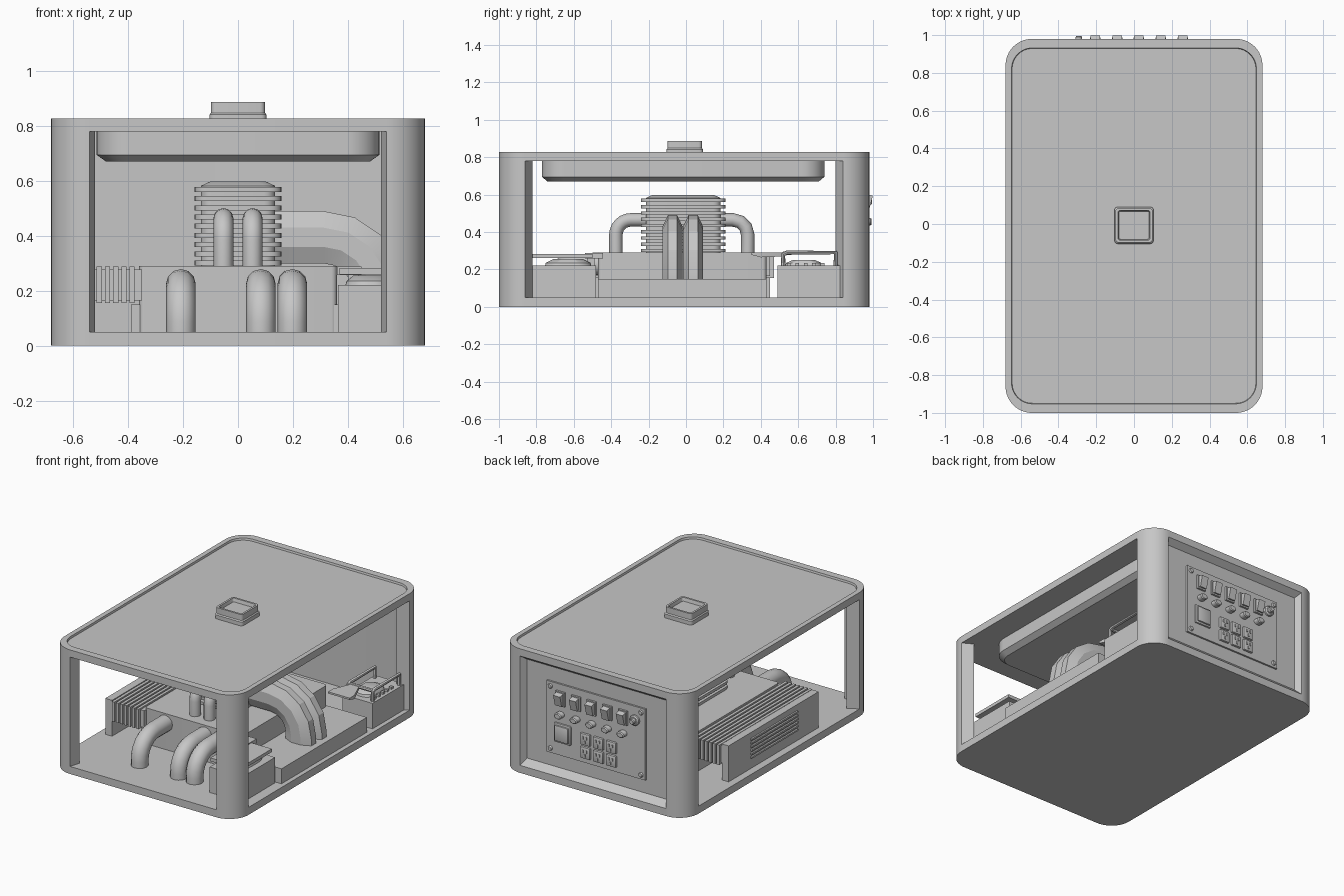
import bpy, bmesh, math
from mathutils import Vector

if "Cube" in bpy.data.objects:
    bpy.data.objects.remove(bpy.data.objects["Cube"])

mat = bpy.data.materials.new("plain_grey")
mat.diffuse_color = (0.57, 0.57, 0.57, 1)
mat.use_nodes = True
mat.node_tree.nodes["Principled BSDF"].inputs["Base Color"].default_value = mat.diffuse_color
CY = -0.01  # middle of the case along y


def finish(name, bm, angle=35):
    bmesh.ops.recalc_face_normals(bm, faces=bm.faces)
    me = bpy.data.meshes.new(name)
    bm.to_mesh(me)
    bm.free()
    ob = bpy.data.objects.new(name, me)
    bpy.context.collection.objects.link(ob)
    me.materials.append(mat)
    smooth(ob, angle)
    return ob


def smooth(ob, angle=35):
    bpy.ops.object.select_all(action='DESELECT')
    ob.select_set(True)
    bpy.context.view_layer.objects.active = ob
    bpy.ops.object.shade_smooth_by_angle(angle=math.radians(angle))


def loft(name, rings, angle=35):
    """Join rings of points and cap both ends."""
    bm = bmesh.new()
    vs = [[bm.verts.new(p) for p in r] for r in rings]
    n = len(vs[0])
    for a, b in zip(vs, vs[1:]):
        for i in range(n):
            j = (i + 1) % n
            bm.faces.new((a[i], a[j], b[j], b[i]))
    bm.faces.new(vs[0])
    bm.faces.new(vs[-1])
    return finish(name, bm, angle)


def stack(name, layers, cx=0, cy=0, seg=10):
    """Rounded rectangles (half x, half y, radius, z) joined in order."""
    rings = []
    for hx, hy, r, z in layers:
        ring = []
        for k, (sx, sy) in enumerate(((1, 1), (-1, 1), (-1, -1), (1, -1))):
            for i in range(seg + 1):
                a = math.pi / 2 * (k + i / seg)
                ring.append((cx + sx * (hx - r) + r * math.cos(a),
                             cy + sy * (hy - r) + r * math.sin(a), z))
        rings.append(ring)
    return loft(name, rings)


def box(name, x0, x1, y0, y1, z0, z1, bevel=0, tilt=0):
    bm = bmesh.new()
    bmesh.ops.create_cube(bm, size=1)
    for v in bm.verts:
        v.co = Vector((v.co.x * (x1 - x0), v.co.y * (y1 - y0), v.co.z * (z1 - z0)))
    if bevel:
        bmesh.ops.bevel(bm, geom=bm.edges[:], offset=bevel, segments=2, affect='EDGES', profile=0.5)
    ob = finish(name, bm)
    ob.location = ((x0 + x1) / 2, (y0 + y1) / 2, (z0 + z1) / 2)
    ob.rotation_euler.x = tilt
    return ob


def button(name, x, z, r, y0, y1, sx=1, n=20):
    ring = lambda y, k: [(x + r * k * sx * math.cos(2 * math.pi * i / n), y,
                          z + r * k * math.sin(2 * math.pi * i / n)) for i in range(n)]
    return loft(name, [ring(y0, 1), ring(y1 - 0.006, 1), ring(y1, 0.75)])


def tube(name, pts, r, res=4):
    cu = bpy.data.curves.new(name, 'CURVE')
    cu.dimensions = '3D'
    cu.bevel_depth, cu.bevel_resolution, cu.use_fill_caps = r, res, True
    sp = cu.splines.new('POLY')
    sp.points.add(len(pts) - 1)
    for p, c in zip(sp.points, pts):
        p.co = (*c, 1)
    ob = bpy.data.objects.new(name, cu)
    bpy.context.collection.objects.link(ob)
    cu.materials.append(mat)
    bpy.ops.object.select_all(action='DESELECT')
    ob.select_set(True)
    bpy.context.view_layer.objects.active = ob
    bpy.ops.object.convert(target='MESH')
    smooth(bpy.context.object, 40)


def elbow(start, d, reach, bend, z_end, n=6):
    """Path that runs along d, then turns down to z_end."""
    s, d, up = Vector(start), Vector(d), Vector((0, 0, 1))
    c = s + d * (reach - bend) - up * bend
    arc = [c + d * bend * math.sin(math.pi / 2 * i / n) + up * bend * math.cos(math.pi / 2 * i / n)
           for i in range(n + 1)]
    return [s] + arc + [Vector((arc[-1].x, arc[-1].y, z_end))]


def cut(ob, cutter):
    cutter.hide_render = True
    m = ob.modifiers.new("cut", 'BOOLEAN')
    m.operation, m.object, m.solver = 'DIFFERENCE', cutter, 'EXACT'
    bpy.context.view_layer.objects.active = ob
    bpy.ops.object.modifier_apply(modifier=m.name)
    bpy.data.objects.remove(cutter)


# Case: hollow rounded body with sunk lid, tapered openings and recessed back
case = stack("case", [(0.68, 0.99, 0.14, 0), (0.68, 0.99, 0.14, 0.828), (0.648, 0.942, 0.11, 0.828),
                      (0.645, 0.939, 0.107, 0.815)], cy=CY, seg=16)
cut(case, stack("cavity_cutter", [(0.61, 0.9, 0.07, 0.05), (0.61, 0.9, 0.07, 0.78)], cy=-0.03))
cut(case, loft("front_cutter", [[(-x, y, z), (x, y, z), (x, y, z + 0.73), (-x, y, z + 0.73)]
                                for x, y, z in ((0.56, -1.07, 0.05), (0.519, -0.925, 0.05))]))
for s in (1, -1):
    cut(case, loft("side_cutter", [[(s * x, CY - h, 0.05), (s * x, CY + h, 0.05), (s * x, CY + h, 0.78),
                                    (s * x, CY - h, 0.78)] for x, h in ((0.75, 0.89), (0.604, 0.807))]))
cut(case, loft("back_cutter", [[(-hx, y, z0), (hx, y, z0), (hx, y, z1), (-hx, y, z1)]
                               for y, hx, z0, z1 in ((1.02, 0.565, 0.01, 0.81), (0.94, 0.515, 0.09, 0.75))]))
smooth(case)

# Fuel tank below the lid, and its cap
stack("fuel_tank", [(0.48, 0.725, 0.09, 0.67), (0.515, 0.755, 0.12, 0.695), (0.515, 0.755, 0.12, 0.79)], cy=-0.015)
stack("cap_base", [(0.104, 0.098, 0.02, 0.81), (0.104, 0.098, 0.02, 0.841), (0.098, 0.092, 0.018, 0.848)], cy=-0.007, seg=4)
stack("fuel_cap", [(0.098, 0.092, 0.018, 0.843), (0.098, 0.092, 0.018, 0.888), (0.085, 0.079, 0.012, 0.888),
                   (0.08, 0.074, 0.01, 0.865)], cy=-0.007, seg=4)

# Engine block and side ledge
stack("engine_block", [(0.36, 0.45, 0.02, 0.04), (0.36, 0.45, 0.02, 0.29)], cy=-0.02, seg=4)
box("side_ledge", 0.35, 0.65, -0.47, 0.43, 0.04, 0.15)

# Finned cylinder with sloped head
fins = [(0.135, 0.2, 0.04, 0.28)]
for i in range(9):
    z = 0.292 + i * 0.0335
    fins += [(0.135, 0.2, 0.04, z), (0.158, 0.226, 0.045, z), (0.158, 0.226, 0.045, z + 0.018),
             (0.135, 0.2, 0.04, z + 0.018)]
fins += [(0.135, 0.2, 0.04, 0.582), (0.1, 0.165, 0.03, 0.598)]
stack("finned_cylinder", fins, cy=-0.015, seg=5)

# Round hoses from the cylinder: front and back pairs
for i, x in enumerate((-0.053, 0.053)):
    tube(f"front_hose_{i}", elbow((x, -0.18, 0.465), (0, -1, 0), 0.195, 0.08, 0.28), 0.036)
    tube(f"back_hose_{i}", elbow((x, 0.15, 0.465), (0, 1, 0), 0.18, 0.08, 0.28, 3), 0.036)

# Wide chamfered ducts from the cylinder down to the ledge on the right
section = [(-0.095, -0.025), (-0.035, -0.053), (0.035, -0.053), (0.095, -0.025),
           (0.095, 0.025), (0.035, 0.053), (-0.035, 0.053), (-0.095, 0.025)]
for i, y in enumerate((-0.072, 0.038)):
    rings = [[(0.1, y + w, 0.395 + t) for t, w in section]]
    for k in range(5):
        a = math.pi / 8 * k
        rings.append([(0.31 + (0.205 + t) * math.sin(a), y + w, 0.19 + (0.205 + t) * math.cos(a)) for t, w in section])
    rings.append([(0.515 + t, y + w, 0.14) for t, w in section])
    loft(f"wide_duct_{i}", rings, 20)

# Lower hoses out of the block front to the floor
for i, x in enumerate((-0.208, 0.083, 0.198)):
    tube(f"floor_hose_{i}", elbow((x, -0.44, 0.225), (0, -1, 0), 0.3, 0.14, 0.04), 0.054)

# Radiator plates on the left with a louvred outer panel
for i in range(7):
    x = -0.575 + i * 0.03
    box(f"radiator_plate_{i}", x, x + 0.019, -0.51, 0.47, 0.155, 0.288)
box("radiator_core", -0.58, -0.35, -0.49, 0.45, 0.165, 0.278)
box("radiator_foot", -0.39, -0.35, -0.46, 0.43, 0.04, 0.15)
box("outer_panel", -0.63, -0.58, -0.5, 0.45, 0.04, 0.29)
for i in range(6):
    z = 0.12 + i * 0.024
    box(f"louvre_{i}", -0.641, -0.625, -0.27, 0.22, z, z + 0.011)

# Front right box with dome and flat bracket
box("front_box", 0.365, 0.61, -0.82, -0.48, 0.04, 0.22)
stack("front_dome", [(0.09, 0.125, 0.08, 0.215), (0.085, 0.12, 0.08, 0.235), (0.06, 0.08, 0.055, 0.255)], 0.48, -0.63)
box("bracket_bar", 0.37, 0.6, -0.82, -0.5, 0.26, 0.282)
box("bracket_end", 0.36, 0.45, -0.54, -0.445, 0.258, 0.288)
box("bracket_post", 0.4, 0.44, -0.53, -0.49, 0.21, 0.27)

# Back right box with ribbed lid and carrying rails
box("back_box", 0.43, 0.65, 0.49, 0.83, 0.04, 0.22)
stack("back_dome", [(0.07, 0.1, 0.06, 0.215), (0.065, 0.095, 0.06, 0.235), (0.05, 0.06, 0.04, 0.25)], 0.53, 0.63)
for i in range(5):
    box(f"lid_rib_{i}", 0.61, 0.63, 0.54 + i * 0.045, 0.56 + i * 0.045, 0.215, 0.235)
for i, x in enumerate((0.45, 0.63)):
    tube(f"rail_{i}", [(x, 0.52, 0.21), (x, 0.52, 0.28), (x, 0.54, 0.29), (x, 0.8, 0.29), (x, 0.8, 0.21)], 0.012, res=2)
tube("rail_crossbar", [(0.45, 0.525, 0.285), (0.63, 0.525, 0.285)], 0.012, res=2)
loft("nozzle", [[(x, y, z) for x, z in ((0.5 - h, 0.29 - t), (0.5 + h, 0.29 - t), (0.5 + h, 0.29), (0.5 - h, 0.29))]
                for y, h, t in ((0.35, 0.08, 0.012), (0.4, 0.08, 0.025), (0.53, 0.025, 0.02))])

# Control panel on the back
box("control_panel", -0.365, 0.365, 0.93, 0.952, 0.18, 0.655)
for x in (-0.335, 0.335):
    for z in (0.21, 0.625):
        button("panel_screw", x, z, 0.016, 0.945, 0.962)
for i in range(5):
    x = -0.205 + i * 0.1155
    box(f"switch_frame_{i}", x - 0.033, x + 0.033, 0.945, 0.965, 0.515, 0.61)
    box(f"switch_{i}", x - 0.025, x + 0.025, 0.95, 0.99, 0.525, 0.6, tilt=-0.25)
    button(f"indicator_{i}", x, 0.455, 0.02, 0.945, 0.992, 1.4)
button("key_ring", -0.292, 0.565, 0.034, 0.945, 0.97)
button("key_knob", -0.292, 0.565, 0.018, 0.955, 0.995)

# Sockets: one large, six small with pin slots
box("large_socket_frame", 0.18, 0.305, 0.945, 0.963, 0.265, 0.395, 0.008)
box("large_socket", 0.192, 0.293, 0.955, 0.973, 0.278, 0.382, 0.006)
for x in (0.07, -0.025, -0.12):
    for z in (0.34, 0.25):
        box("small_socket", x - 0.036, x + 0.036, 0.945, 0.967, z - 0.038, z + 0.038, 0.005)
        for dx, dz in ((-0.013, 0.012), (0.013, 0.012), (0, -0.016)):
            box("socket_pin", x + dx - 0.004, x + dx + 0.004, 0.96, 0.973, z + dz - 0.009, z + dz + 0.009)
